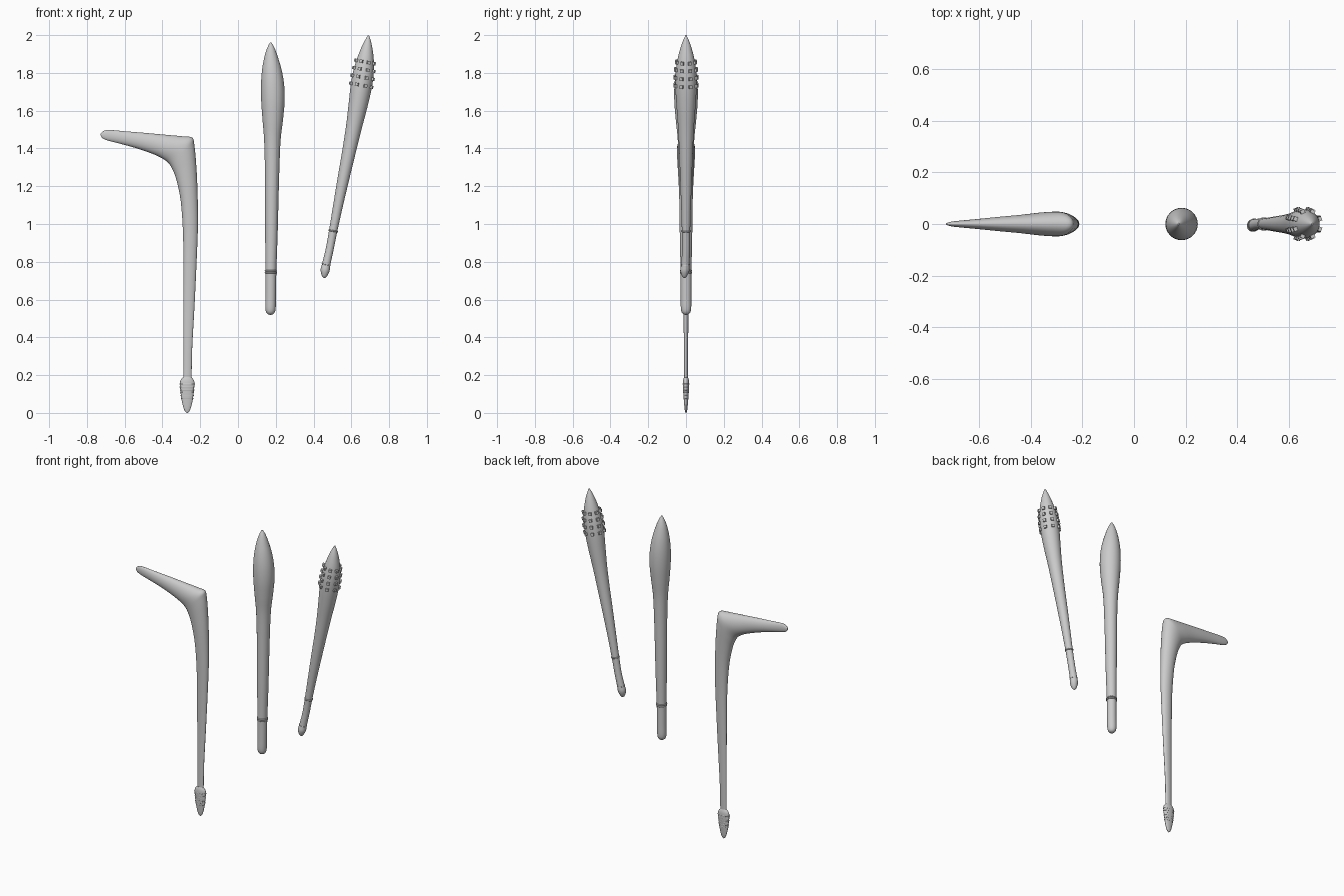
import bpy, bmesh, math
from mathutils import Vector, Matrix

if "Cube" in bpy.data.objects:
    bpy.data.objects.remove(bpy.data.objects["Cube"])

SIDES = 32


def finish(bm, name, angle=50):
    bmesh.ops.recalc_face_normals(bm, faces=bm.faces)
    me = bpy.data.meshes.new(name)
    bm.to_mesh(me)
    bm.free()
    ob = bpy.data.objects.new(name, me)
    bpy.context.collection.objects.link(ob)
    bpy.ops.object.select_all(action='DESELECT')
    ob.select_set(True)
    bpy.context.view_layer.objects.active = ob
    bpy.ops.object.shade_smooth_by_angle(angle=math.radians(angle))
    return ob


def smooth(rows, n=4):
    """Catmull-Rom subdivision of a list of section tuples."""
    out = []
    for i in range(len(rows) - 1):
        p0, p1 = rows[max(i - 1, 0)], rows[i]
        p2, p3 = rows[i + 1], rows[min(i + 2, len(rows) - 1)]
        for k in range(n):
            t = k / n
            out.append([0.5 * (2 * b + (c - a) * t + (2 * a - 5 * b + 4 * c - d) * t * t
                               + (3 * b - a - 3 * c + d) * t ** 3)
                        for a, b, c, d in zip(p0, p1, p2, p3)])
    return out + [list(rows[-1])]


def loft(name, rows):
    """Sections: left edge (x, z), right edge (x, z), half depth, y offset."""
    bm = bmesh.new()
    rings = []
    for xa, za, xb, zb, h, y in smooth(rows):
        c = Vector(((xa + xb) / 2, y, (za + zb) / 2))
        u = Vector(((xb - xa) / 2, 0, (zb - za) / 2))
        rings.append([bm.verts.new(c + u * math.cos(a) + Vector((0, h * math.sin(a), 0)))
                      for a in (2 * math.pi * i / SIDES for i in range(SIDES))])
    for r, s in zip(rings, rings[1:]):
        for i in range(SIDES):
            j = (i + 1) % SIDES
            bm.faces.new((r[i], r[j], s[j], s[i]))
    bm.faces.new(rings[0])
    bm.faces.new(rings[-1])
    return finish(bm, name)


def round_rows(rows, tilt=0.0):
    """Round sections (x, y, z, radius), tilted in the xz plane."""
    c, s = math.cos(tilt), math.sin(tilt)
    return [(x - r * c, z + r * s, x + r * c, z - r * s, r, y) for x, y, z, r in rows]


def band(name, loc, rx, ry, thick, tilt=0.0):
    bpy.ops.mesh.primitive_torus_add(major_radius=1, minor_radius=thick / rx,
                                     major_segments=32, minor_segments=8,
                                     location=loc, rotation=(0, tilt, 0))
    ob = bpy.context.object
    ob.name = name
    ob.scale = (rx, ry, rx)
    bpy.ops.object.shade_smooth()


# Hooked club: one sweep from the handle round the corner to the beak
loft("hooked_club", [r + (0,) for r in [
    (-.288, .16, -.246, .16, .009), (-.288, .35, -.242, .35, .011),
    (-.289, .55, -.231, .55, .014), (-.289, .75, -.220, .78, .020),
    (-.291, .95, -.212, 1.0, .027), (-.303, 1.12, -.215, 1.20, .036),
    (-.325, 1.23, -.223, 1.34, .043), (-.345, 1.285, -.232, 1.425, .047),
    (-.370, 1.325, -.243, 1.458, .048), (-.415, 1.355, -.29, 1.464, .045),
    (-.470, 1.378, -.40, 1.474, .036), (-.540, 1.402, -.50, 1.483, .028),
    (-.620, 1.424, -.60, 1.491, .019), (-.690, 1.442, -.68, 1.498, .012),
    (-.718, 1.455, -.708, 1.494, .008), (-.728, 1.470, -.727, 1.480, .003)]])

# Flattened pointed pommel with ridges
pommel = [(.19, .020, .010), (.175, .034, .015), (.155, .039, .017), (.13, .037, .016),
          (.10, .034, .014), (.06, .028, .011), (.025, .019, .008), (.008, .011, .005),
          (.0, .003, .002)]
loft("hooked_club_pommel", [(-.269 - w, z, -.269 + w, z, h, 0) for z, w, h in pommel])
for i in range(6):
    band(f"pommel_ridge_{i}", (-.269, 0, .152 - .015 * i), .039 - .0016 * i,
         .0165 - .0009 * i, .003)

# Plain club
loft("plain_club", round_rows([
    (.172, 0, .519, .004), (.172, 0, .526, .018), (.172, 0, .55, .027), (.173, 0, .62, .028),
    (.174, 0, .75, .029), (.177, 0, .95, .033), (.179, 0, 1.15, .036), (.181, 0, 1.32, .039),
    (.182, 0, 1.45, .044), (.184, 0, 1.55, .054), (.185, 0, 1.65, .062), (.183, 0, 1.74, .061),
    (.179, 0, 1.82, .051), (.175, 0, 1.89, .034), (.174, 0, 1.935, .018), (.173, 0, 1.962, .003)]))
for z in (.742, .752):
    band("plain_club_band", (.174, 0, z), .029, .029, .004)

# Studded club, leaning
TILT = math.radians(10.4)
loft("studded_club", round_rows([
    (.456, -.008, .714, .004), (.457, -.008, .725, .014), (.461, -.006, .755, .024),
    (.468, -.003, .79, .022), (.486, 0, .87, .021), (.504, 0, .965, .022), (.530, 0, 1.1, .026),
    (.558, 0, 1.24, .031), (.587, 0, 1.38, .036), (.613, 0, 1.51, .042), (.634, 0, 1.62, .050),
    (.651, 0, 1.72, .056), (.664, 0, 1.80, .055), (.675, 0, 1.87, .045), (.683, 0, 1.93, .030),
    (.688, 0, 1.97, .016), (.691, 0, 1.999, .003)], TILT))
band("studded_club_band", (.504, 0, .963), .022, .022, .004, TILT)
band("studded_club_lower_band", (.466, -.003, .785), .0225, .0225, .002, TILT)

# Square studs: four rings of eight
bm = bmesh.new()
lean = Matrix.Rotation(TILT, 4, 'Y')
for x, z, r in ((.652, 1.735, .057), (.659, 1.777, .057), (.666, 1.818, .054), (.672, 1.858, .049)):
    for k in range(8):
        m = (Matrix.Translation((x, 0, z)) @ lean
             @ Matrix.Rotation(math.radians(22.5 + 45 * k), 4, 'Z')
             @ Matrix.Translation((r, 0, 0)) @ Matrix.Diagonal((.020, .017, .017, 1)))
        bmesh.ops.create_cube(bm, size=1, matrix=m)
finish(bm, "studs", 30)
